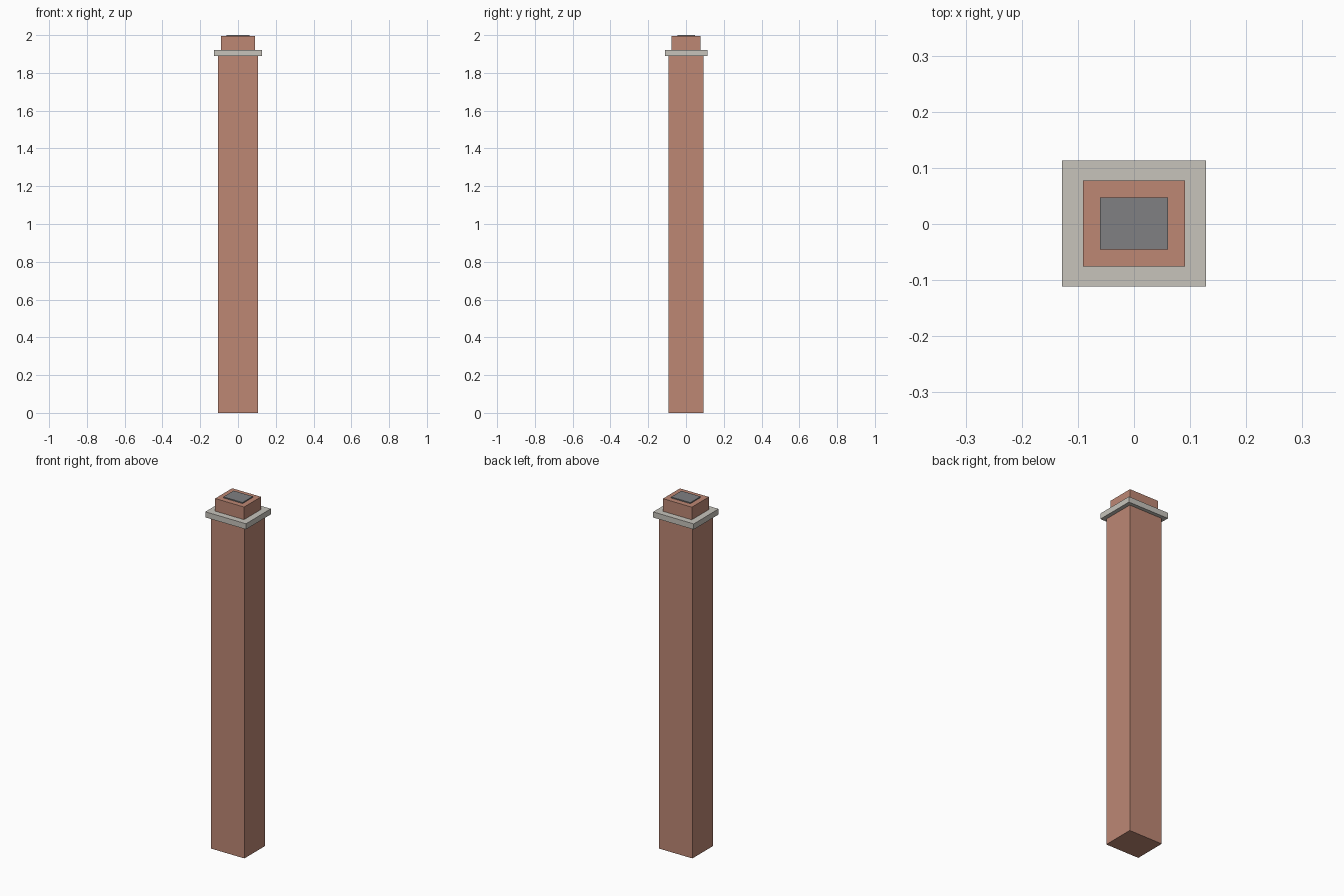
import bpy
import bmesh
from mathutils import Matrix, Vector

old = bpy.data.objects.get("Cube")
if old:
    bpy.data.objects.remove(old, do_unlink=True)


def make_material(name, rgb):
    mat = bpy.data.materials.new(name)
    mat.use_nodes = True
    color = (*rgb, 1.0)
    mat.diffuse_color = color
    mat.node_tree.nodes["Principled BSDF"].inputs["Base Color"].default_value = color
    return mat


def make_block(name, width, depth, bottom, top, mat, y=0.0):
    """Flat-shaded box between two heights."""
    bm = bmesh.new()
    size = Vector((width, depth, top - bottom))
    place = Matrix.Translation((0, y, (bottom + top) / 2)) @ Matrix.Diagonal(size).to_4x4()
    bmesh.ops.create_cube(bm, size=1, matrix=place)
    mesh = bpy.data.meshes.new(name)
    bm.to_mesh(mesh)
    bm.free()
    mesh.materials.append(mat)
    obj = bpy.data.objects.new(name, mesh)
    bpy.context.collection.objects.link(obj)
    return obj


brick = make_material("brick red", (0.51, 0.245, 0.175))
stone = make_material("pale stone", (0.57, 0.55, 0.50))
flue = make_material("flue grey", (0.215, 0.215, 0.223))

# Tall brick shaft
make_block("chimney_shaft", 0.21, 0.184, 0.0, 1.89, brick)

# Overhanging stone slab
make_block("stone_collar", 0.256, 0.224, 1.89, 1.922, stone, 0.001)

# Narrower brick top
make_block("chimney_top", 0.182, 0.153, 1.922, 1.994, brick, 0.001)

# Grey plate over the flue opening
make_block("flue_plate", 0.121, 0.092, 1.994, 2.0, flue, 0.001)
